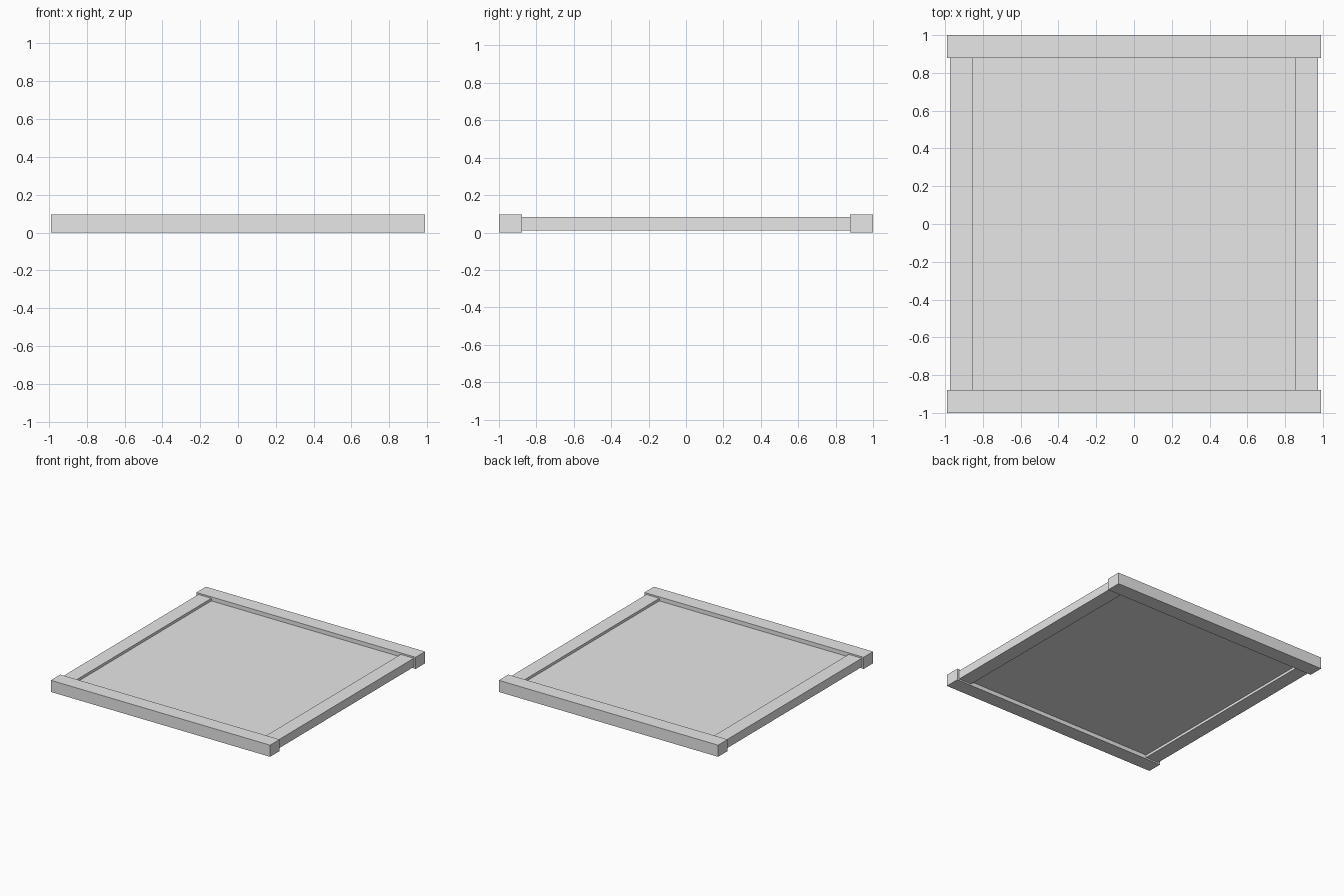
import bpy

cube = bpy.data.objects.get("Cube")
if cube:
    bpy.data.objects.remove(cube, do_unlink=True)

# Single plain grey
grey = bpy.data.materials.new("light_grey")
grey.use_nodes = True
colour = (0.8, 0.8, 0.8, 1)
grey.diffuse_color = colour
grey.node_tree.nodes["Principled BSDF"].inputs["Base Color"].default_value = colour


def box(name, low, high):
    """Box spanning two opposite corners."""
    centre = [(a + b) / 2 for a, b in zip(low, high)]
    bpy.ops.mesh.primitive_cube_add(size=1, location=centre)
    obj = bpy.context.object
    obj.name = name
    obj.scale = [b - a for a, b in zip(low, high)]
    bpy.ops.object.transform_apply(location=False, rotation=False, scale=True)
    obj.data.materials.append(grey)
    return obj


HALF_X, HALF_Y = 0.99, 1.0
RAIL_Y = 0.878                 # inner edge of the end rails
STILE_IN, STILE_OUT = 0.855, 0.973

# Thick end rails
box("front_rail", (-HALF_X, -HALF_Y, 0), (HALF_X, -RAIL_Y, 0.095))
box("back_rail", (-HALF_X, RAIL_Y, 0), (HALF_X, HALF_Y, 0.095))

# Slimmer side stiles, set in from the rail ends
box("left_stile", (STILE_IN, -RAIL_Y, 0.012), (STILE_OUT, RAIL_Y, 0.083))
box("right_stile", (-STILE_OUT, -RAIL_Y, 0.012), (-STILE_IN, RAIL_Y, 0.083))

# Recessed centre panel
box("centre_panel", (-STILE_IN, -RAIL_Y, 0.033), (STILE_IN, RAIL_Y, 0.062))
